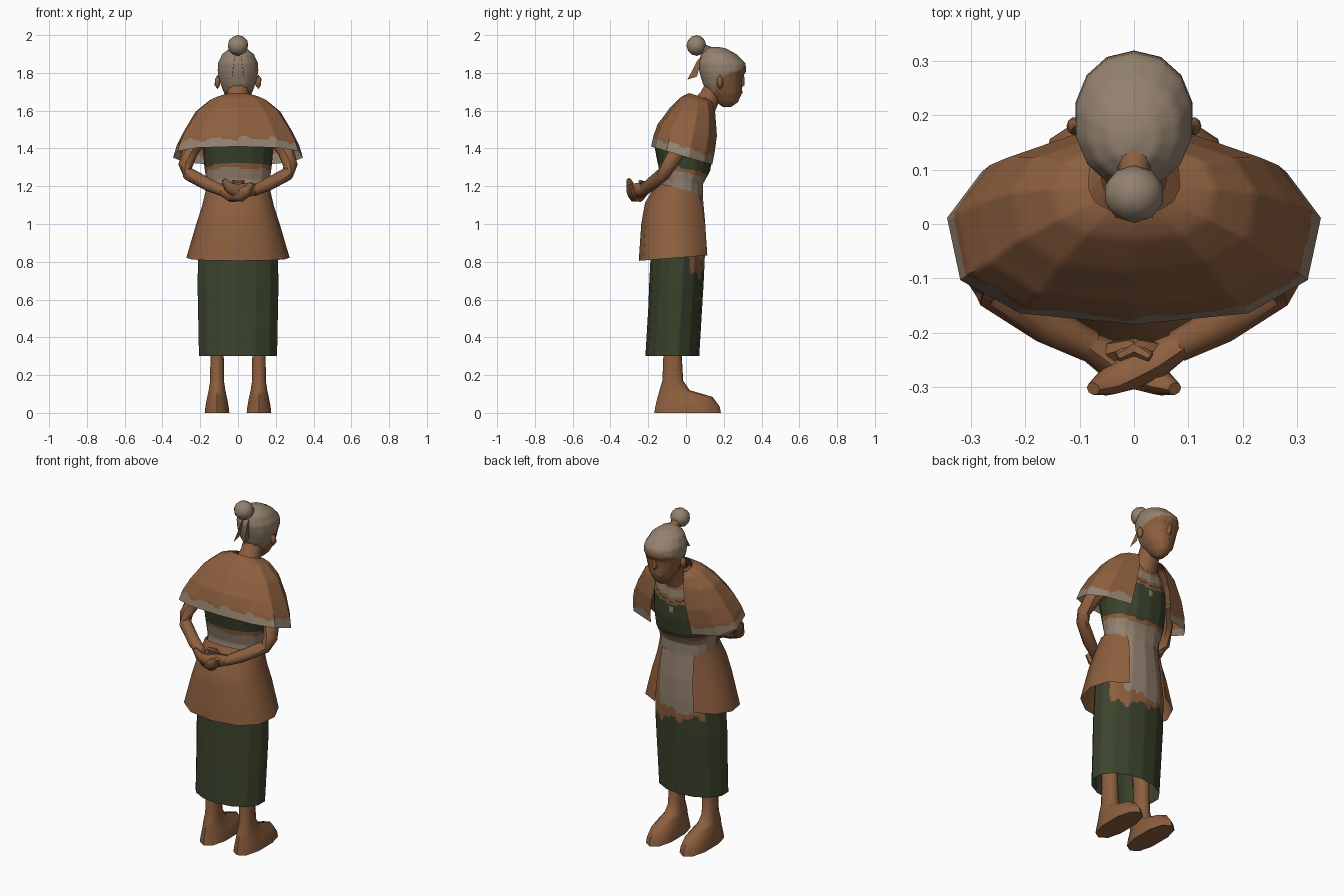
import bpy, bmesh, math
from mathutils import Vector, Matrix

if "Cube" in bpy.data.objects:
    bpy.data.objects.remove(bpy.data.objects["Cube"])


def material(name, rgb):
    m = bpy.data.materials.new(name)
    m.use_nodes = True
    m.diffuse_color = (*rgb, 1)
    node = next(n for n in m.node_tree.nodes if n.type == "BSDF_PRINCIPLED")
    node.inputs["Base Color"].default_value = (*rgb, 1)
    node.inputs["Roughness"].default_value = 0.9
    return m


MATS = [material("warm_brown", (0.265, 0.114, 0.049)),
        material("grey_beige", (0.295, 0.22, 0.158)),
        material("dark_green", (0.043, 0.055, 0.025))]
BROWN, BEIGE, GREEN = range(3)


def finish(name, bm, rule):
    """Turn a bmesh into an object, colouring faces by a rule or one index."""
    for f in bm.faces:
        f.material_index = rule(f.calc_center_median()) if callable(rule) else rule
    mesh = bpy.data.meshes.new(name)
    bm.to_mesh(mesh)
    bm.free()
    for m in MATS:
        mesh.materials.append(m)
    ob = bpy.data.objects.new(name, mesh)
    bpy.context.collection.objects.link(ob)
    bpy.ops.object.select_all(action="DESELECT")
    ob.select_set(True)
    bpy.context.view_layer.objects.active = ob
    bpy.ops.object.shade_smooth_by_angle(angle=math.radians(45))


def bridge(name, rings, rule, closed=True, caps=False):
    """Join successive rings of points with quads."""
    bm = bmesh.new()
    rows = [[bm.verts.new(p) for p in r] for r in rings]
    n = len(rows[0])
    for a, b in zip(rows, rows[1:]):
        for i in range(n if closed else n - 1):
            j = (i + 1) % n
            bm.faces.new((a[i], a[j], b[j], b[i]))
    if caps:
        bm.faces.new(rows[0][::-1])
        bm.faces.new(rows[-1])
        bmesh.ops.recalc_face_normals(bm, faces=bm.faces[:])
    finish(name, bm, rule)


def loft(name, rings, rule, segs=24, fine=1, sub=1, cx=0, power=2.0, caps=False):
    """Rings from low to high: z, half width, back y, front y, tilt, front gap.
    Each ring is a polygon of segs sides, every side cut into fine pieces."""
    rings = [tuple(r) + (0,) * (6 - len(r)) for r in rings]
    levels = [tuple(p + (q - p) * k / sub for p, q in zip(a, b))
              for a, b in zip(rings, rings[1:]) for k in range(sub)] + [rings[-1]]
    gap = rings[0][5] > 0
    out = []
    for z, rx, back, front, tilt, g in levels:
        corners = []
        for i in range(segs + 1):
            t = math.radians(90 + g + (360 - 2 * g) * i / segs)
            c, s = math.cos(t), math.sin(t)
            x = cx + rx * math.copysign(abs(c) ** (2 / power), c)
            y = (back + front) / 2 + (front - back) / 2 * math.copysign(abs(s) ** (2 / power), s)
            corners.append(Vector((x, y, z + tilt * y)))
        pts = [a.lerp(b, k / fine) for a, b in zip(corners, corners[1:]) for k in range(fine)]
        out.append(pts + corners[-1:] if gap else pts)
    bridge(name, out, rule, not gap, caps)


def tube(name, path, radii, rule, segs=8, flat=1):
    """Tapered limb along a path."""
    path = [Vector(p) for p in path]
    out = []
    for i, (p, r) in enumerate(zip(path, radii)):
        d = (path[min(i + 1, len(path) - 1)] - path[max(i - 1, 0)]).normalized()
        u = d.cross(Vector((0, 1, 0.3))).normalized()
        v = d.cross(u)
        out.append([p + r * (u * math.cos(a) + v * flat * math.sin(a))
                    for a in (math.tau * k / segs for k in range(segs))])
    bridge(name, out, rule, caps=True)


def blob(name, centre, scale, rule, level=2):
    bm = bmesh.new()
    bmesh.ops.create_icosphere(bm, subdivisions=level, radius=1,
                               matrix=Matrix.Translation(centre) @ Matrix.Diagonal((*scale, 1)))
    finish(name, bm, rule)


# Long skirt with front apron panel and ragged apron hem
def skirt_rule(c):
    if c.y < 0.02 or c.x < -0.16:
        return GREEN
    wave = 0.015 * math.sin(45 * c.x) + 0.01 * math.sin(97 * c.x)
    if abs(c.x) < 0.125 and c.z > 0.80 + 0.25 * max(c.x, 0) + 0.6 * wave:
        return BEIGE
    return BROWN if c.z > 0.755 - 0.15 * c.x + wave else GREEN


loft("long_skirt", [(0.30, 0.212, -0.215, 0.07), (0.55, 0.217, -0.20, 0.085),
                    (0.68, 0.22, -0.195, 0.093), (0.88, 0.215, -0.185, 0.102),
                    (1.00, 0.19, -0.17, 0.102), (1.20, 0.16, -0.13, 0.084)],
     skirt_rule, segs=14, fine=9, sub=14)

# Open overskirt
loft("overskirt", [(0.825, 0.274, -0.25, 0.127, 0.08, 24), (1.0, 0.221, -0.237, 0.12, 0, 28),
                   (1.09, 0.19, -0.217, 0.108, -0.1, 31), (1.18, 0.168, -0.155, 0.09, -0.25, 35)],
     BROWN, segs=10, power=2.3)


# Torso with sash, bodice, neckline bands and pendant
def torso_rule(c):
    h = c.z + 0.22 * c.y + 0.004 * math.sin(30 * c.x)
    if h < 1.267:
        return BEIGE
    if h < 1.29:
        return BROWN
    if c.y < 0.05:
        return GREEN if c.z < 1.58 else BROWN
    if 1.405 < c.z < 1.44 and abs(c.x) < (c.z - 1.40) * 0.6:
        return BEIGE
    dip = c.z - 0.8 * abs(c.x) ** 1.5
    for limit, colour in ((1.455, GREEN), (1.472, BROWN), (1.48, GREEN), (1.50, BROWN), (1.545, BEIGE)):
        if dip < limit:
            return colour
    return BROWN


loft("bodice_and_sash", [(1.15, 0.162, -0.14, 0.09, -0.05), (1.22, 0.166, -0.13, 0.09, -0.1),
                         (1.30, 0.178, -0.15, 0.128, -0.15), (1.40, 0.187, -0.17, 0.143, -0.15),
                         (1.50, 0.18, -0.14, 0.143, -0.15), (1.58, 0.14, -0.08, 0.135, -0.1),
                         (1.64, 0.09, -0.01, 0.12), (1.67, 0.06, 0.04, 0.13)],
     torso_rule, segs=16, fine=6, sub=9, power=2.3)


# Shawl with a wavy border
def shawl_rule(c):
    edge = 1.402 + 0.009 * math.sin(42 * c.x) + 0.005 * math.sin(75 * c.x + 40 * c.y)
    return BEIGE if c.z + 0.3 * c.y < edge else BROWN


loft("shawl", [(1.355, 0.346, -0.185, 0.145, -0.3, 18), (1.42, 0.327, -0.172, 0.158, -0.28, 18),
               (1.50, 0.288, -0.15, 0.17, -0.2, 18), (1.60, 0.226, -0.09, 0.16, -0.1, 18),
               (1.665, 0.15, -0.03, 0.145, -0.15, 26), (1.70, 0.085, 0.02, 0.14, -0.35, 45)],
     shawl_rule, segs=10, fine=12, sub=7, power=2.5)

# Neck and head
tube("neck", [(0, 0.08, 1.60), (0, 0.125, 1.67), (0, 0.17, 1.75)], (0.075, 0.058, 0.06), BROWN, 10)


def head_rule(c):
    line = min(1.785 + 0.42 * (c.y - 0.2), 1.70 + 1.8 * (c.y - 0.15))
    return BEIGE if c.z > line else BROWN


loft("head", [(1.62, 0.02, 0.195, 0.24), (1.645, 0.045, 0.16, 0.275), (1.69, 0.074, 0.115, 0.295),
              (1.74, 0.094, 0.09, 0.297), (1.78, 0.105, 0.078, 0.302), (1.81, 0.11, 0.07, 0.319),
              (1.85, 0.109, 0.065, 0.315), (1.90, 0.085, 0.08, 0.265),
              (1.93, 0.045, 0.11, 0.21), (1.938, 0.01, 0.145, 0.17)],
     head_rule, segs=14, fine=3, sub=4, power=2.1, caps=True)
tube("nose", [(0, 0.298, 1.80), (0, 0.298, 1.765), (0, 0.294, 1.742), (0, 0.284, 1.728)],
     (0.008, 0.012, 0.018, 0.01), BROWN)
tube("lips", [(-0.03, 0.276, 1.693), (0, 0.292, 1.697), (0.03, 0.276, 1.693)],
     (0.004, 0.009, 0.004), BROWN)

# Hair bun and its tie
blob("hair_bun", (0, 0.055, 1.945), (0.056, 0.053, 0.055), BEIGE)
tube("bun_tie", [(0, 0.08, 1.93), (0, 0.125, 1.905)], (0.026, 0.034), BROWN)

for side, label in ((1, "left"), (-1, "right")):
    # Ears
    blob(label + "_ear", (side * 0.108, 0.18, 1.752), (0.018, 0.019, 0.038), BROWN, 1)

    # Hanging hair ribbon
    bm = bmesh.new()
    bm.faces.new([bm.verts.new((side * x, y, z)) for x, y, z in
                  ((0.012, 0.105, 1.915), (0.02, 0.06, 1.865), (0.034, 0.008, 1.765),
                   (0.03, 0.058, 1.78), (0.02, 0.08, 1.87))])
    finish(label + "_ribbon", bm, BROWN)

    # Arm bent behind the back, ending in a clasped hand
    lift = 0.01 * side
    tube(label + "_arm", [(side * 0.19, 0.02, 1.47), (side * 0.25, -0.04, 1.395),
                          (side * 0.278, -0.09, 1.31), (side * 0.262, -0.12, 1.265),
                          (side * 0.16, -0.185, 1.21), (side * 0.08, -0.225, 1.175)],
         (0.045, 0.046, 0.038, 0.036, 0.036, 0.03), BROWN)
    tube(label + "_hand", [(side * 0.09, -0.22, 1.18), (side * 0.04, -0.25, 1.167 + lift),
                           (side * -0.015, -0.275, 1.165 + lift), (side * -0.05, -0.293, 1.188 + lift),
                           (side * -0.075, -0.303, 1.225 + lift)],
         (0.03, 0.042, 0.04, 0.028, 0.014), BROWN, flat=0.85)
    tube(label + "_thumb", [(side * 0.04, -0.235, 1.185), (side * 0.005, -0.225, 1.215),
                            (side * -0.03, -0.245, 1.225)], (0.02, 0.016, 0.009), BROWN, 6)

    # Leg and foot
    loft(label + "_leg_and_foot", [(0, 0.068, -0.168, 0.185), (0.035, 0.064, -0.162, 0.178),
                                   (0.085, 0.054, -0.15, 0.14), (0.12, 0.046, -0.14, 0.02),
                                   (0.17, 0.038, -0.125, -0.015), (0.30, 0.037, -0.12, -0.022),
                                   (0.55, 0.045, -0.125, -0.02)],
         BROWN, segs=10, cx=side * 0.111, power=2.4, caps=True)
